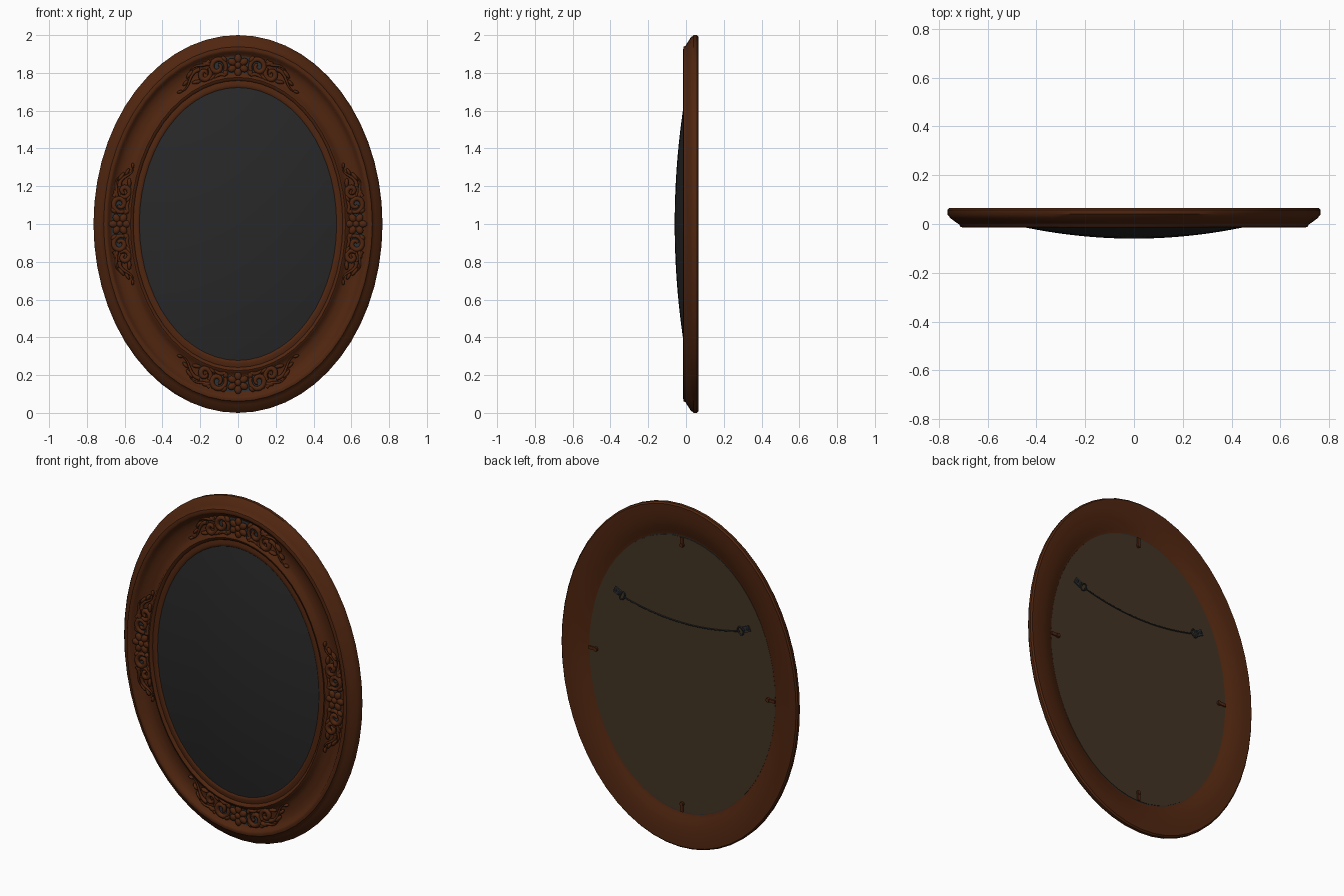
import bpy, bmesh, math
from mathutils import Vector, Matrix
from math import sin, cos, pi

cube = bpy.data.objects.get("Cube")
if cube:
    bpy.data.objects.remove(cube)


def material(name, rgb, rough=0.6):
    m = bpy.data.materials.new(name)
    m.use_nodes = True
    m.diffuse_color = (*rgb, 1)
    b = m.node_tree.nodes["Principled BSDF"]
    b.inputs["Base Color"].default_value = (*rgb, 1)
    b.inputs["Roughness"].default_value = rough
    return m


WOOD = material("brown wood", (0.08, 0.019, 0.005))
GLASS = material("dark glass", (0.021, 0.021, 0.022))
BOARD = material("backing board", (0.055, 0.034, 0.018))
METAL = material("dark metal", (0.027, 0.031, 0.034))

SEG = 56
OUT, INN = (0.765, 1.0), (0.52, 0.72)   # outer and inner half axes


def ell(t, a, y):
    """Point on the ring: t runs 0 (outer edge) to 1 (opening)."""
    rx = OUT[0] + (INN[0] - OUT[0]) * t
    rz = OUT[1] + (INN[1] - OUT[1]) * t
    return Vector((rx * cos(a), y, 1 + rz * sin(a)))


def add(name, bm, mat, angle=40):
    bmesh.ops.recalc_face_normals(bm, faces=bm.faces[:])
    me = bpy.data.meshes.new(name)
    bm.to_mesh(me)
    bm.free()
    me.materials.append(mat)
    ob = bpy.data.objects.new(name, me)
    bpy.context.collection.objects.link(ob)
    bpy.context.view_layer.objects.active = ob
    bpy.ops.object.select_all(action="DESELECT")
    ob.select_set(True)
    bpy.ops.object.shade_smooth_by_angle(angle=math.radians(angle))
    return ob


def loft(bm, rings, closed=False):
    vs = [[bm.verts.new(p) for p in r] for r in rings]
    pairs = list(zip(vs, vs[1:])) + ([(vs[-1], vs[0])] if closed else [])
    for r, s in pairs:
        n = len(r)
        for i in range(n):
            bm.faces.new((r[i], r[(i + 1) % n], s[(i + 1) % n], s[i]))
    return vs


ANG = [2 * pi * i / SEG for i in range(SEG)]

# Moulded frame: one closed profile swept round the oval
profile = [(0.03, .065), (0, .057), (0, .04), (.05, .024), (.15, .006), (.2, -.002),
           (.22, -.012), (.27, -.015), (.31, -.011), (.34, .002), (.42, .014), (.52, .019),
           (.64, .017), (.73, .008), (.76, -.004), (.8, -.009), (.84, -.005), (.86, .003),
           (.93, -.002), (.98, 0), (1, .005), (1, .026), (.7, .03), (.62, .038),
           (.5, .05), (.35, .059), (.18, .064)]
bm = bmesh.new()
loft(bm, [[ell(t, a, y) for a in ANG] for t, y in profile], closed=True)
add("frame", bm, WOOD)

# Convex glass
bm = bmesh.new()
rings = []
for k in range(1, 13):
    r = k / 12
    rings.append([Vector((.523 * r * cos(a), .003 - .063 * (1 - r * r), 1 + .723 * r * sin(a)))
                  for a in ANG])
vs = loft(bm, rings)
tip = bm.verts.new((0, -.06, 1))
for i in range(SEG):
    bm.faces.new((vs[0][i], vs[0][(i + 1) % SEG], tip))
add("convex_glass", bm, GLASS, 60)

# Backing board and the dark seam round it
for name, rx, rz, y, mat in (("board_seam", .608, .81, .0315, METAL),
                             ("backing_board", .602, .803, .034, BOARD)):
    bm = bmesh.new()
    vs = loft(bm, [[Vector((rx * cos(a), yy, 1 + rz * sin(a))) for a in ANG] for yy in (.028, y)])
    bm.faces.new(vs[0])
    bm.faces.new(vs[1])
    add(name, bm, mat, 30)


# Carved ornaments
def tube(name, paths, mat, depth, res=2):
    cu = bpy.data.curves.new(name, "CURVE")
    cu.dimensions = "3D"
    cu.bevel_depth, cu.bevel_resolution, cu.use_fill_caps = depth, res, True
    for path in paths:
        sp = cu.splines.new("POLY")
        sp.points.add(len(path) - 1)
        sp.use_smooth = True
        for p, (co, rad) in zip(sp.points, path):
            p.co, p.radius = (*co, 1), rad
    cu.materials.append(mat)
    ob = bpy.data.objects.new(name, cu)
    bpy.context.collection.objects.link(ob)
    return ob


def spiral(cu, cv, r0, r1, a0, a1, n=18):
    out = []
    for i in range(n + 1):
        f = i / n
        r, a = r0 + (r1 - r0) * f, math.radians(a0 + (a1 - a0) * f)
        out.append((cu + r * cos(a), cv + r * sin(a), .55 + .6 * sin(pi * (.15 + .8 * f))))
    return out


def wave(u0, u1, v0, v1, amp, n=12):
    return [(u0 + (u1 - u0) * i / n, v0 + (v1 - v0) * i / n + amp * sin(2 * pi * i / n),
             1 - .8 * i / n) for i in range(n + 1)]


SCROLLS = [spiral(.108, .004, .046, .012, 215, -240),
           spiral(.182, -.012, .036, .01, 140, 560),
           wave(.07, .19, -.045, -.042, .008),
           wave(.2, .33, .02, -.03, .012),
           wave(.14, .25, .044, .034, -.008)]
# leaves: along, across, half length, half width, turn in degrees
LEAVES = [(.155, .032, .03, .012, 25), (.15, -.042, .026, .011, -20), (.235, -.03, .026, .011, 15),
          (.255, .022, .028, .01, -25), (.07, .035, .02, .014, 60), (.07, -.035, .02, .014, -60),
          (.29, -.005, .022, .009, -15), (.335, -.025, .016, .008, 20)]


def blob(bm, centre, along, length, width, thick):
    across = Vector((-along.z, 0, along.x))
    m = Matrix((along * length, Vector((0, thick, 0)), across * width)).transposed().to_4x4()
    bmesh.ops.create_icosphere(bm, subdivisions=2, radius=1,
                               matrix=Matrix.Translation(centre) @ m)


def ornament(side, theta, speed):
    def at(u, v, y):
        return ell(.57 - v / .265, theta + u / speed, y)

    paths = [[(at(s * u, v, .006), r) for u, v, r in path] for path in SCROLLS for s in (1, -1)]
    tube(side + "_scrolls", paths, WOOD, .012)

    bm = bmesh.new()
    for u, v, ln, wd, turn in LEAVES:
        for s in (1, -1):
            a = math.radians(turn)
            d = at(s * (u + .01 * cos(a)), v + .01 * sin(a), 0) - at(s * u, v, 0)
            blob(bm, at(s * u, v, .008), d.normalized(), ln, wd, .014)
    add(side + "_leaves", bm, WOOD, 60)

    # six petals round a raised heart
    bm = bmesh.new()
    mid = at(0, 0, 0)
    for k in range(6):
        a = theta + k * pi / 3
        d = Vector((cos(a), 0, sin(a)))
        blob(bm, mid + d * .036 + Vector((0, .003, 0)), d, .024, .019, .013)
    blob(bm, mid, Vector((1, 0, 0)), .018, .018, .015)
    add(side + "_flower", bm, WOOD, 60)

    # dark ground behind the carving
    bm = bmesh.new()
    bm.faces.new([bm.verts.new(at(.15 * cos(a), .05 * sin(a), .0105)) for a in ANG[::2]])
    add(side + "_carving_ground", bm, METAL)


for side, theta, speed in (("left", 0, .86), ("top", pi / 2, .625),
                           ("right", pi, .86), ("bottom", 3 * pi / 2, .625)):
    ornament(side, theta, speed)


# Hardware on the back
def box(bm, centre, size, turn=0):
    m = Matrix.Translation(centre) @ Matrix.Rotation(turn, 4, "Y") @ Matrix.Diagonal((*size, 1))
    bmesh.ops.create_cube(bm, size=1, matrix=m)


for side, a in (("left", 0), ("top", pi / 2), ("right", pi), ("bottom", 3 * pi / 2)):
    bm = bmesh.new()
    c, d = Vector((.575 * cos(a), .039, 1 + .775 * sin(a))), Vector((cos(a), 0, sin(a)))
    box(bm, c, (.055, .007, .018), -a)
    bmesh.ops.create_cone(bm, cap_ends=True, segments=10, radius1=.014, radius2=.011, depth=.014,
                          matrix=Matrix.Translation(c - d * .018) @ Matrix.Rotation(-pi / 2, 4, "X"))
    add(side + "_clip", bm, WOOD, 30)

for side, s in (("left", 1), ("right", -1)):
    bm = bmesh.new()
    turn = s * -.45
    d = Vector((s * cos(.45), 0, sin(.45)))
    c = Vector((s * .415, .038, 1.375))
    box(bm, c, (.05, .008, .034), turn)
    for k in (-.012, .012):
        bmesh.ops.create_uvsphere(bm, u_segments=8, v_segments=6, radius=.008,
                                  matrix=Matrix.Translation(c + d * k + Vector((0, .004, 0))))
    add(side + "_hanger", bm, METAL, 30)
    e, n = c - d * .036 + Vector((0, .004, 0)), Vector((-d.z, 0, d.x))
    tube(side + "_ring", [[(e + d * .016 * cos(k * pi / 6) + n * .024 * sin(k * pi / 6), 1)
                           for k in range(13)]], METAL, .004, 1)

wire = [(Vector((.375 * f, .042, 1.305 + .05 * f * f)), 1) for f in [i / 10 - 1 for i in range(21)]]
tube("hanging_wire", [wire], METAL, .0035, 1)
